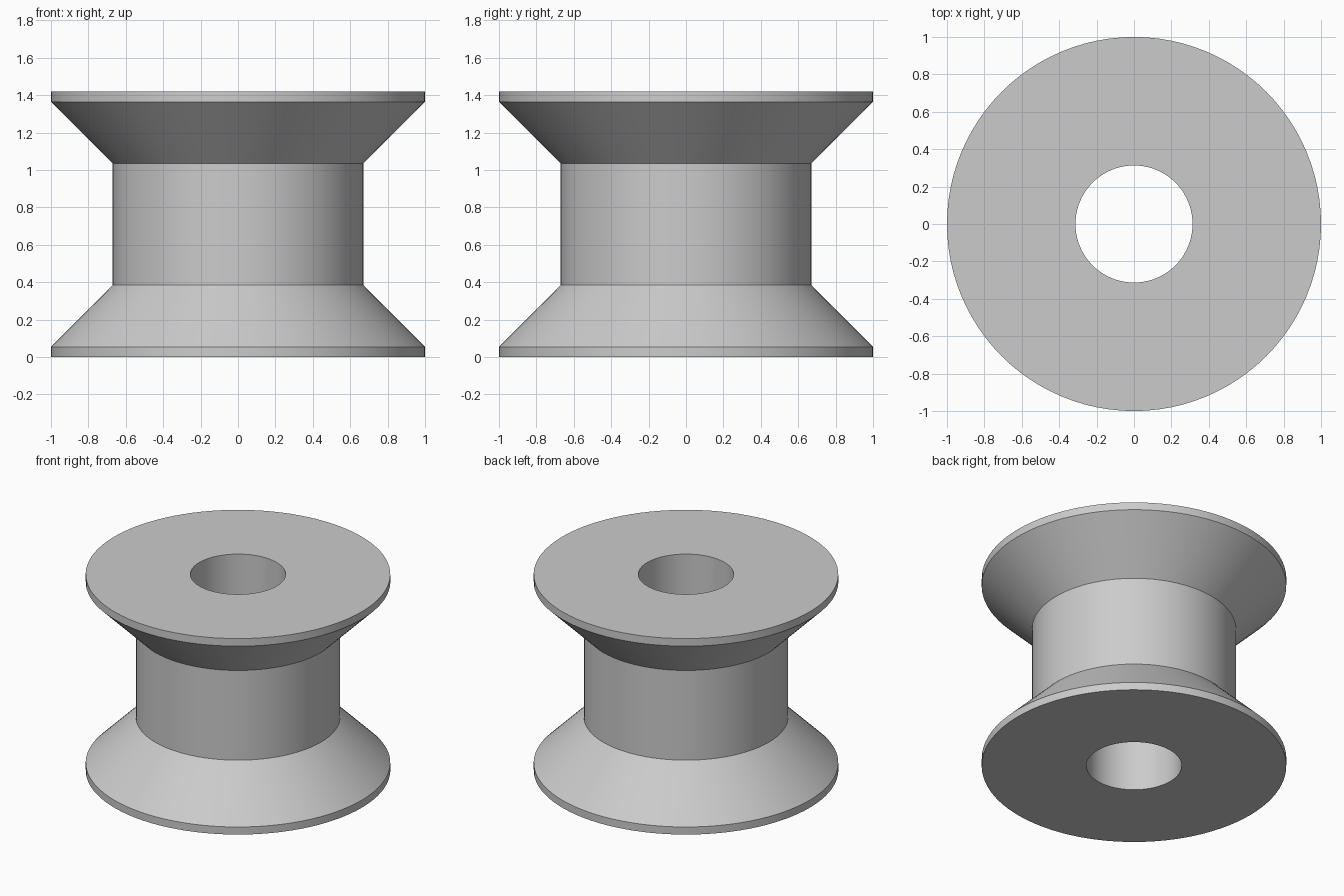
import bpy
import bmesh
from math import radians, tau
from mathutils import Matrix

cube = bpy.data.objects.get("Cube")
if cube:
    bpy.data.objects.remove(cube, do_unlink=True)

SEGMENTS = 96
HEIGHT = 1.42
RIM_RADIUS, CORE_RADIUS, BORE_RADIUS = 1.0, 0.67, 0.313
RIM_HEIGHT, FLANGE_HEIGHT = 0.055, 0.385

# Plain grey material
grey = bpy.data.materials.new("plain grey")
grey.use_nodes = True
colour = (0.6, 0.6, 0.6, 1)
grey.diffuse_color = colour
grey.node_tree.nodes["Principled BSDF"].inputs["Base Color"].default_value = colour

# Half profile from the bore outwards, mirrored to the upper half
lower = [(BORE_RADIUS, 0), (RIM_RADIUS, 0), (RIM_RADIUS, RIM_HEIGHT),
         (CORE_RADIUS, FLANGE_HEIGHT)]
profile = lower + [(r, HEIGHT - z) for r, z in reversed(lower)]

# Spool body: the closed profile turned around the vertical axis
bm = bmesh.new()
rings = []
for i in range(SEGMENTS):
    turn = Matrix.Rotation(tau * i / SEGMENTS, 3, "Z")
    ring = [bm.verts.new((r, 0, z)) for r, z in profile]
    bmesh.ops.rotate(bm, verts=ring, matrix=turn)
    rings.append(ring)
for i, ring in enumerate(rings):
    after = rings[(i + 1) % SEGMENTS]
    for j in range(len(profile)):
        k = (j + 1) % len(profile)
        bm.faces.new((ring[j], after[j], after[k], ring[k]))
bmesh.ops.recalc_face_normals(bm, faces=bm.faces)

mesh = bpy.data.meshes.new("spool_body")
bm.to_mesh(mesh)
bm.free()
mesh.materials.append(grey)
spool = bpy.data.objects.new("spool_body", mesh)
bpy.context.collection.objects.link(spool)

# Smooth round walls with crisp edges
bpy.ops.object.select_all(action="DESELECT")
spool.select_set(True)
bpy.context.view_layer.objects.active = spool
bpy.ops.object.shade_smooth_by_angle(angle=radians(30))
